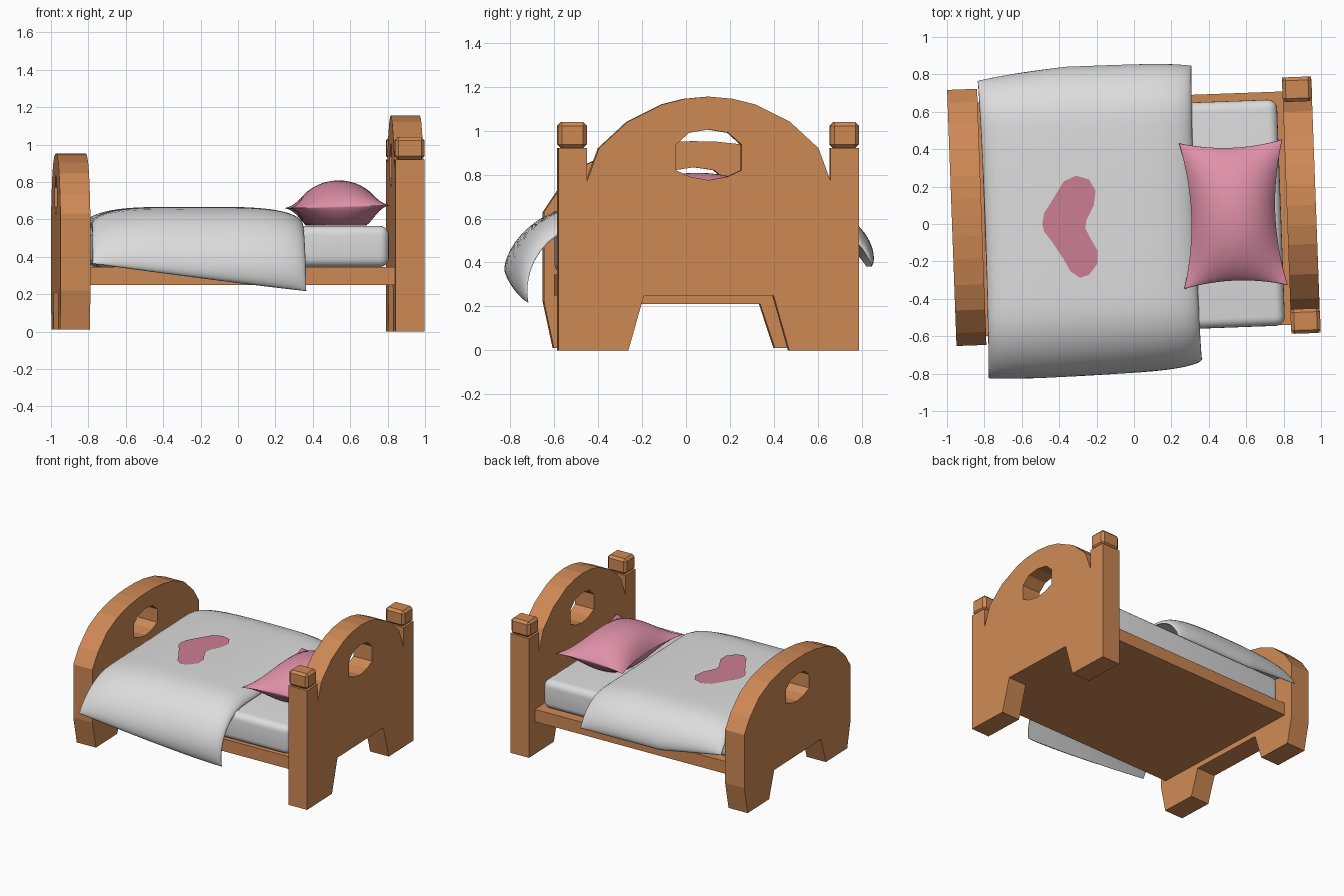
import bpy, bmesh, math
from mathutils import Matrix

if "Cube" in bpy.data.objects:
    bpy.data.objects.remove(bpy.data.objects["Cube"])


def material(name, rgb):
    m = bpy.data.materials.new(name)
    m.diffuse_color = (*rgb, 1)
    m.use_nodes = True
    m.node_tree.nodes["Principled BSDF"].inputs["Base Color"].default_value = m.diffuse_color
    return m


WOOD = material("warm wood", (0.62, 0.25, 0.09))
WHITE = material("white linen", (0.72, 0.72, 0.72))
PINK = material("pink cotton", (0.74, 0.28, 0.40))
ROSE = material("rose heart", (0.60, 0.21, 0.29))


def finish(bm, name, mat, smooth=False):
    bmesh.ops.recalc_face_normals(bm, faces=bm.faces)
    me = bpy.data.meshes.new(name)
    bm.to_mesh(me)
    bm.free()
    ob = bpy.data.objects.new(name, me)
    bpy.context.collection.objects.link(ob)
    me.materials.append(mat)
    for p in me.polygons:
        p.use_smooth = smooth
    return ob


def box(name, lo, hi, mat, bevel=0, segments=1):
    bm = bmesh.new()
    bmesh.ops.create_cube(bm, size=1)
    for v in bm.verts:
        v.co = [a + (b - a) * (c + 0.5) for a, b, c in zip(lo, hi, v.co)]
    if bevel:
        bmesh.ops.bevel(bm, geom=bm.edges[:], offset=bevel, segments=segments,
                        profile=0.5, affect='EDGES')
    return finish(bm, name, mat, segments > 1)


def mirrored(half):
    """Closed outline from its +y half, listed from the bottom inside to the top."""
    return half + [(-y, z) for y, z in reversed(half) if y > 0]


def board(name, outline, hole, x, half_depth):
    """Cut-out wooden board: filled outline with a hole, extruded along x."""
    cu = bpy.data.curves.new(name, 'CURVE')
    cu.dimensions, cu.fill_mode, cu.extrude = '2D', 'BOTH', half_depth
    for pts in (outline, hole):
        sp = cu.splines.new('POLY')
        sp.points.add(len(pts) - 1)
        for p, (a, b) in zip(sp.points, pts):
            p.co = (a, b, 0, 1)
        sp.use_cyclic_u = True
    tmp = bpy.data.objects.new(name + "_curve", cu)
    bpy.context.collection.objects.link(tmp)
    bpy.context.view_layer.update()
    me = bpy.data.meshes.new_from_object(tmp.evaluated_get(bpy.context.evaluated_depsgraph_get()))
    bpy.data.objects.remove(tmp)
    bm = bmesh.new()
    bm.from_mesh(me)
    bpy.data.meshes.remove(me)
    bmesh.ops.remove_doubles(bm, verts=bm.verts, dist=1e-4)
    for v in bm.verts:
        v.co = (v.co.z + x, v.co.x, v.co.y)
    return finish(bm, name, WOOD)


def cushion(name, surface, mat, n=30):
    """Two pinched sheets; surface(u, v, side) gives a point, u and v in -1..1."""
    bm = bmesh.new()
    t = [math.sin(math.pi / 2 * (2 * i / n - 1)) for i in range(n + 1)]
    for side in (0, 1):
        g = [[bm.verts.new(surface(u, v, side)) for v in t] for u in t]
        for i in range(n):
            for j in range(n):
                bm.faces.new((g[i][j], g[i + 1][j], g[i + 1][j + 1], g[i][j + 1]))
    bmesh.ops.remove_doubles(bm, verts=bm.verts, dist=1e-5)
    return finish(bm, name, mat, True)


# Headboard with side posts, arch and round window
hole = mirrored([(0, 0.775), (0.085, 0.79), (0.15, 0.82), (0.15, 0.935), (0.09, 0.99), (0, 1.005)])
head = mirrored([(0.295, 0.25), (0.366, 0), (0.685, 0), (0.685, 0.92), (0.555, 0.92),
                 (0.555, 0.77), (0.5, 0.92), (0.37, 1.04), (0.21, 1.12), (0.11, 1.145), (0, 1.155)])
board("headboard", head, hole, 0.895, 0.078)
for side, y in (("front", -0.62), ("back", 0.62)):
    box(side + "_post_cap", (0.816, y - 0.066, 0.92), (0.974, y + 0.066, 1.04), WOOD, 0.018)

# Footboard, lower and without posts
foot = mirrored([(0.30, 0.21), (0.366, 0.01), (0.64, 0.01), (0.685, 0.22), (0.685, 0.63),
                 (0.615, 0.735), (0.495, 0.845), (0.36, 0.905), (0.22, 0.937), (0.1, 0.95), (0, 0.952)])
board("footboard", foot, [(y, 0.73 + 0.9 * (z - 0.89)) for y, z in hole], -0.895, 0.08)

# Bed base and mattress
box("bed_base", (-0.83, -0.637, 0.25), (0.83, 0.611, 0.345), WOOD)
box("mattress", (-0.80, -0.64, 0.345), (0.785, 0.57, 0.565), WHITE, 0.05, 5)

# Duvet: flat middle, sides hanging in arcs (arc length and end angle at foot, head)
FLAT = 0.5
FRONT = ((0.44, 1.05), (0.53, 1.75))
BACK = ((0.27, 1.0), (0.35, 1.25))


def duvet_surface(u, v, side):
    (l0, a0), (l1, a1) = FRONT if v < 0 else BACK
    if v >= 0:
        w = min(1, (u + 1) * 1.2)
    else:
        w = (u + 1) / 2
    length, angle = l0 + (l1 - l0) * w, a0 + (a1 - a0) * w
    s = abs(v) * (FLAT + length)
    k = angle / length
    th = max(0, s - FLAT) * k
    y = min(s, FLAT) + math.sin(th) / k
    z = 0.573 - (1 - math.cos(th)) / k
    h = 0.094 * math.sqrt(max(0, (1 - u ** 4) * (1 - v ** 4))) * side
    x = -0.237 + 0.573 * u * (1 - 0.02 * (1 - v * v))
    return (x, math.copysign(y + h * math.sin(th), v), z + h * math.cos(th))


cushion("duvet", duvet_surface, WHITE, 40)

# Heart patch laid on the duvet
outline = [(-.49, .0), (-.48, .06), (-.43, .14), (-.375, .23), (-.31, .26), (-.24, .24),
           (-.205, .18), (-.215, .1), (-.255, .02), (-.26, -.02), (-.235, -.07), (-.195, -.14),
           (-.195, -.21), (-.24, -.27), (-.29, -.285), (-.34, -.25), (-.38, -.18), (-.44, -.09),
           (-.48, -.04)]


def on_duvet(x, y):
    x, y = x + 0.0366 * (y - 0.07), y - 0.07 - 0.0366 * x
    u = (x + 0.237) / 0.573
    w = (u + 1) / 2
    length = 0.44 + 0.09 * w if y < 0 else 0.27 + 0.08 * min(1, 2.4 * w)
    return (x, y, duvet_surface(u, y / (FLAT + length), 1)[2] + 0.005)


bm = bmesh.new()
cx, cy, rings = -0.33, 0.0, 5
loops = [[bm.verts.new(on_duvet(cx + (x - cx) * r / rings, cy + (y - cy) * r / rings))
          for x, y in outline] for r in range(1, rings + 1)]
mid = bm.verts.new(on_duvet(cx, cy))
for i in range(len(outline)):
    bm.faces.new((mid, loops[0][i - 1], loops[0][i]))
    for a, b in zip(loops, loops[1:]):
        bm.faces.new((a[i - 1], b[i - 1], b[i], a[i]))
heart = finish(bm, "heart_patch", ROSE, True)
if heart.data.polygons[0].normal.z < 0:
    heart.data.flip_normals()


# Pillow with pulled-out corners, resting on the mattress
def pillow_surface(u, v, side):
    x = 0.53 + 0.277 * u * (1 - 0.19 * (1 - v * v) * u * u)
    y = -0.035 + 0.39 * v * (1 - 0.09 * (1 - u * u) * v * v)
    f = (1 - u * u) * max(0, 1 - v * v) ** 0.8
    z = 0.668 + 0.008 * u
    return (x, y, z + 0.14 * f if side else max(0.566, z - 0.17 * f))


cushion("pillow", pillow_surface, PINK, 26)

# The whole bed stands slightly turned
turn = Matrix.Translation((0, 0.068, 0)) @ Matrix.Rotation(math.radians(2.1), 4, 'Z')
for ob in bpy.context.scene.objects:
    ob.data.transform(turn)
